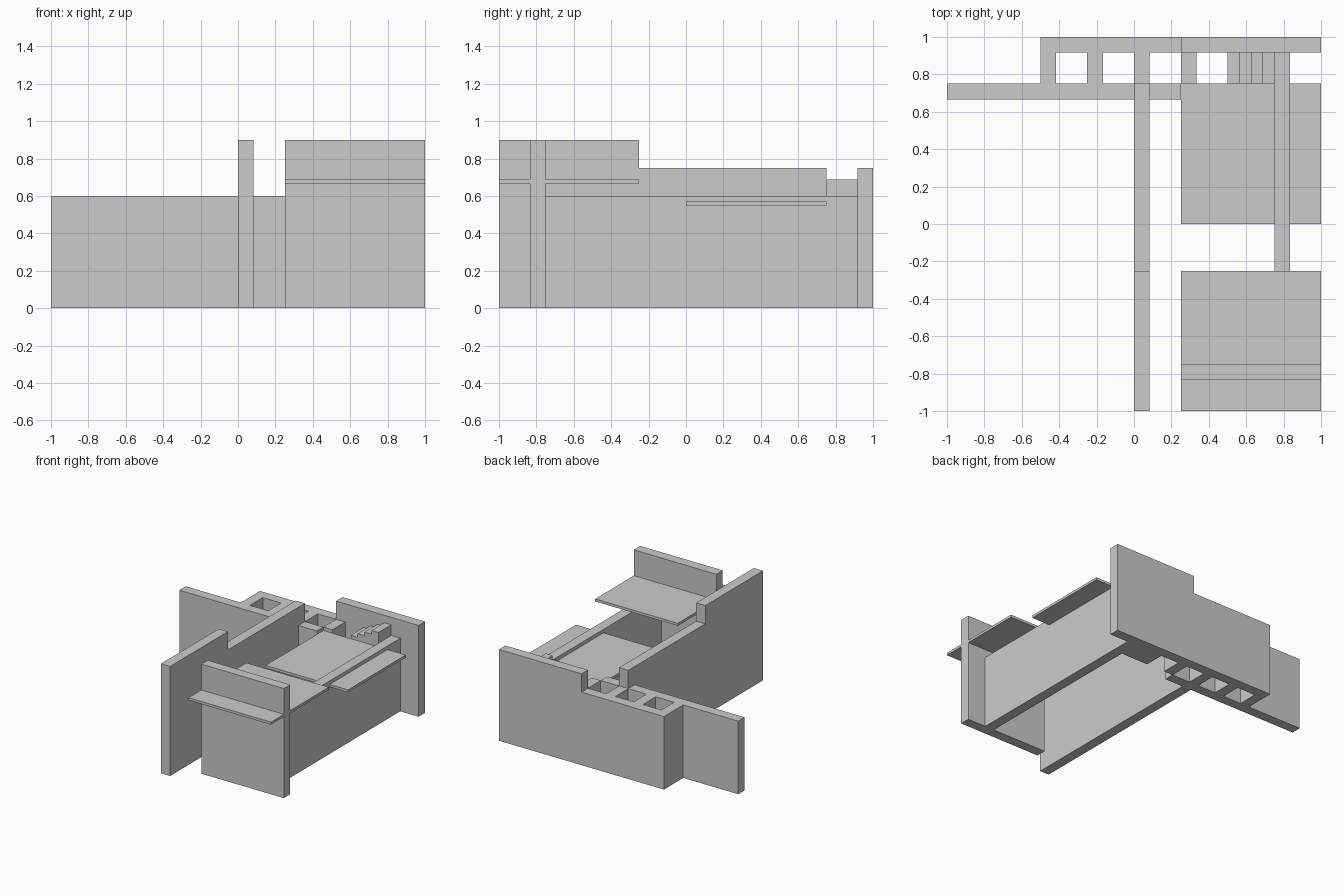
import bpy

if "Cube" in bpy.data.objects:
    bpy.data.objects.remove(bpy.data.objects["Cube"])

T = 1 / 12            # wall thickness
LOW, MID, HIGH = 0.6, 0.75, 0.9


def profile(name, points, axis, start, end):
    """Extrude a side profile (u, z) along x or y from start to end."""
    n = len(points)
    verts = [(d, u, z) if axis == 'x' else (u, d, z)
             for d in (start, end) for u, z in points]
    faces = [tuple(range(n))[::-1], tuple(range(n, 2 * n))]
    faces += [(i, (i + 1) % n, n + (i + 1) % n, n + i) for i in range(n)]
    if axis == 'y':
        faces = [f[::-1] for f in faces]
    faces = [f[::-1] for f in faces] if axis == 'y' else faces
    mesh = bpy.data.meshes.new(name)
    mesh.from_pydata(verts, [], faces)
    # make all normals point outwards
    import bmesh
    bm = bmesh.new()
    bm.from_mesh(mesh)
    bmesh.ops.recalc_face_normals(bm, faces=bm.faces)
    bm.to_mesh(mesh)
    bm.free()
    obj = bpy.data.objects.new(name, mesh)
    bpy.context.collection.objects.link(obj)
    return obj


def box(name, x0, x1, y0, y1, z0, z1):
    return profile(name, [(x0, z0), (x1, z0), (x1, z1), (x0, z1)], 'y', y0, y1)


# Long walls running front to back
profile("long_wall", [(-1, 0), (0.75, 0), (0.75, MID), (-0.25, MID),
                      (-0.25, HIGH), (-1, HIGH)], 'x', 0, T)
box("right_wall", 0.75, 0.75 + T, -0.75, 1 - T, 0, LOW)

# Cross walls
box("front_wall", 0.25, 1, -0.75 - T, -0.75, 0, HIGH)
profile("back_wall", [(-0.5, 0), (1, 0), (1, MID), (0.25, MID),
                      (0.25, LOW), (-0.5, LOW)], 'y', 1 - T, 1)
box("inner_wall_left", -1, 0, 0.75 - T, 0.75, 0, LOW)
box("inner_wall_right", T, 0.25, 0.75 - T, 0.75, 0, LOW)

# Short partitions joining the inner and back walls
for i in range(4):
    x = -0.5 + 0.25 * i
    box(f"partition_{i + 1}", x, x + T, 0.75, 1 - T, 0, LOW)

# Thin floor slabs
box("upper_floor", 0.25, 1, -1, -0.25, 0.667, 0.688)
box("lower_floor", 0.25, 1, 0, 0.75, 0.55, 0.571)

# Staircase rising towards the right wall
steps = [(0.75, 0), (0.5, 0)]
for i in range(4):
    z = 0.6 + 0.0295 * i
    steps += [(0.5 + 0.0625 * i, z), (0.5 + 0.0625 * (i + 1), z)]
profile("staircase", steps, 'y', 0.75, 1 - T)
